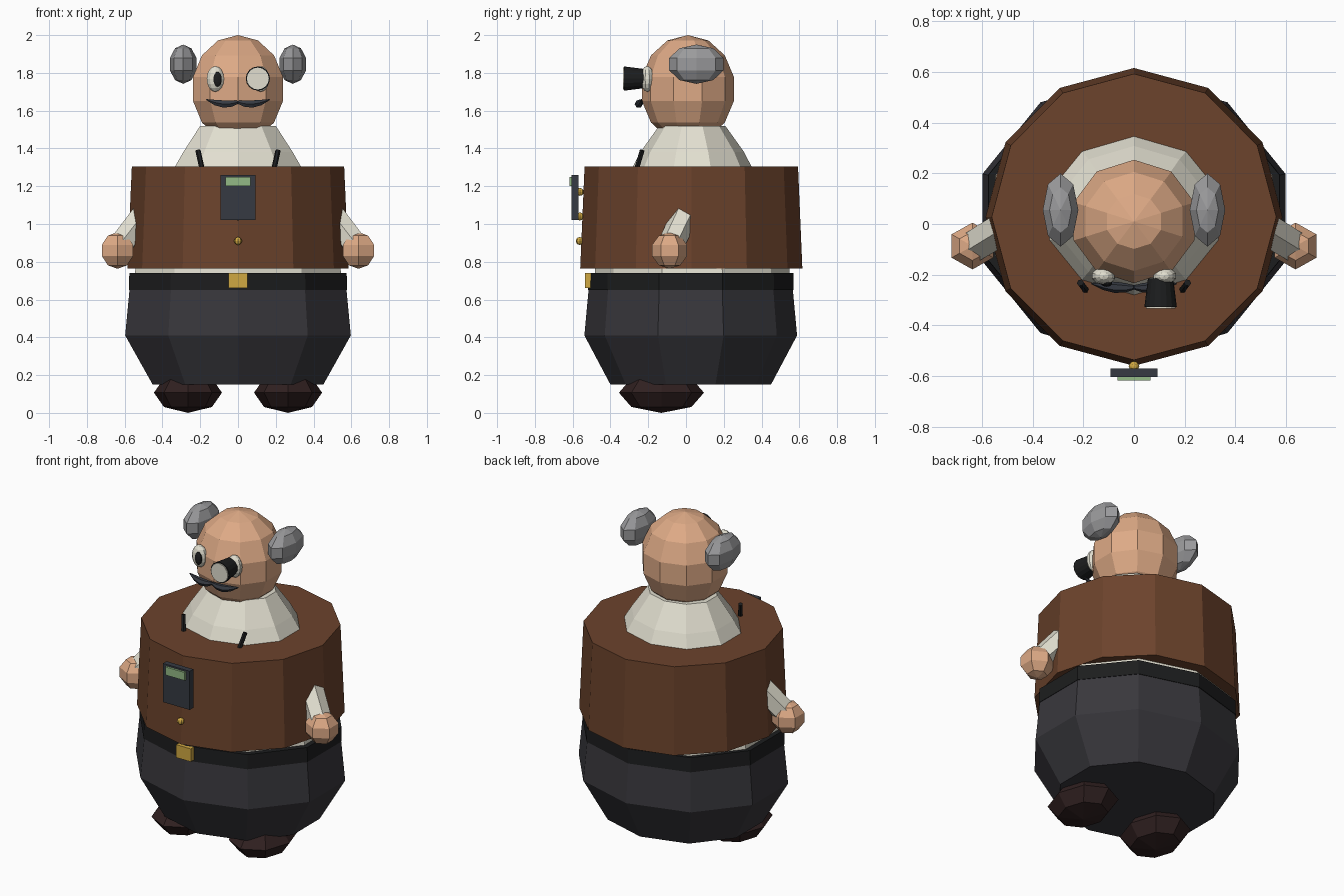
import bpy, bmesh, math
from mathutils import Vector

if "Cube" in bpy.data.objects:
    bpy.data.objects.remove(bpy.data.objects["Cube"])


def srgb(r, g, b):
    lin = [(c / 255 / 12.92) if c < 10 else ((c / 255 + 0.055) / 1.055) ** 2.4 for c in (r, g, b)]
    return (*lin, 1.0)


def material(name, rgb):
    m = bpy.data.materials.new(name)
    m.diffuse_color = srgb(*rgb)
    m.use_nodes = True
    m.node_tree.nodes["Principled BSDF"].inputs["Base Color"].default_value = m.diffuse_color
    return m


skin = material("skin", (222, 170, 134))
brown = material("waistcoat_brown", (108, 67, 44))
charcoal = material("trouser_charcoal", (56, 55, 60))
cream = material("shirt_cream", (226, 223, 208))
grey = material("hair_grey", (154, 154, 156))
leather = material("shoe_leather", (48, 32, 32))
gold = material("brass", (208, 168, 66))
black = material("black", (28, 29, 30))
green = material("screen_green", (148, 186, 134))
slate = material("slate", (54, 58, 66))


def finish(name, mat):
    ob = bpy.context.object
    ob.name = name
    ob.data.materials.append(mat)
    return ob


def ball(name, mat, loc, size, segs=8, rings=5, rot=(0, 0, 0)):
    bpy.ops.mesh.primitive_uv_sphere_add(segments=segs, ring_count=rings, radius=1,
                                         location=loc, rotation=rot)
    bpy.context.object.scale = size
    return finish(name, mat)


def box(name, mat, lo, hi):
    lo, hi = Vector(lo), Vector(hi)
    bpy.ops.mesh.primitive_cube_add(size=1, location=(lo + hi) / 2)
    bpy.context.object.scale = hi - lo
    return finish(name, mat)


def tube(name, mat, a, b, r1, r2, sides):
    a, b = Vector(a), Vector(b)
    d = b - a
    bpy.ops.mesh.primitive_cone_add(vertices=sides, radius1=r1, radius2=r2, depth=d.length,
                                    location=(a + b) / 2,
                                    rotation=d.to_track_quat('Z', 'Y').to_euler())
    return finish(name, mat)


def lathe(name, mat, rings, sides, cy):
    """Stack of elliptical rings (z, rx, ry) with a corner facing the front."""
    bm = bmesh.new()
    loops = []
    for z, rx, ry in rings:
        angles = [2 * math.pi * k / sides - math.pi / 2 for k in range(sides)]
        loops.append([bm.verts.new((rx * math.cos(a), cy + ry * math.sin(a), z)) for a in angles])
    for low, high in zip(loops, loops[1:]):
        for k in range(sides):
            j = (k + 1) % sides
            bm.faces.new((low[k], low[j], high[j], high[k]))
    bm.faces.new(loops[0][::-1])
    bm.faces.new(loops[-1])
    me = bpy.data.meshes.new(name)
    bm.to_mesh(me)
    bm.free()
    ob = bpy.data.objects.new(name, me)
    bpy.context.collection.objects.link(ob)
    me.materials.append(mat)
    return ob


# Clothed body
lathe("trousers", charcoal, [(0.15, 0.475, 0.425), (0.41, 0.628, 0.563), (0.66, 0.603, 0.54)], 10, 0.025)
lathe("belt", black, [(0.65, 0.607, 0.545), (0.74, 0.605, 0.543)], 10, 0.025)
lathe("shirt", cream, [(0.70, 0.58, 0.52), (0.80, 0.565, 0.51), (1.10, 0.47, 0.42),
                       (1.305, 0.35, 0.313), (1.38, 0.305, 0.275), (1.52, 0.21, 0.175)], 10, 0.033)
lathe("waistcoat", brown, [(0.765, 0.586, 0.588), (1.305, 0.562, 0.565)], 12, 0.028)
box("belt_buckle", gold, (-0.05, -0.535, 0.66), (0.05, -0.49, 0.74))

# Waistcoat buttons and chest device
for i, z in enumerate((0.91, 1.04, 1.17)):
    ball(f"button_{i + 1}", gold, (0, -0.562, z), (0.021, 0.021, 0.021), 8, 6)
box("device_case", slate, (-0.092, -0.605, 1.02), (0.092, -0.57, 1.26))
box("device_screen", green, (-0.066, -0.618, 1.20), (0.066, -0.604, 1.25))

# Head
ball("head", skin, (0, 0.01, 1.715), (0.257, 0.25, 0.285), 10, 7)

# Mirrored parts
for side, s in (("left", -1), ("right", 1)):
    ball(f"{side}_shoe", leather, (s * 0.265, -0.13, 0.107), (0.18, 0.225, 0.107), 8, 4)
    tube(f"{side}_sleeve", cream, (s * 0.44, 0.03, 1.12), (s * 0.62, -0.08, 0.89), 0.075, 0.07, 6)
    ball(f"{side}_hand", skin, (s * 0.638, -0.087, 0.86), (0.1, 0.097, 0.097), 6, 5)
    ball(f"{side}_hair_puff", grey, (s * 0.29, 0.055, 1.846), (0.074, 0.152, 0.104), 8, 5)
    ball(f"{side}_eye", cream, (s * 0.12, -0.205, 1.768), (0.048, 0.036, 0.068), 10, 8)
    tube(f"{side}_brace", black, (s * 0.19, -0.262, 1.29), (s * 0.212, -0.232, 1.39), 0.014, 0.014, 6)
    # Moustache half: tapered strand with an upturned tip
    cu = bpy.data.curves.new(f"{side}_moustache", 'CURVE')
    cu.dimensions = '3D'
    cu.bevel_depth = 0.022
    cu.bevel_resolution = 1
    sp = cu.splines.new('POLY')
    path = [(0.0, -0.25, 1.645, 0.4), (0.035, -0.252, 1.637, 0.85), (0.075, -0.25, 1.635, 1.0),
            (0.12, -0.244, 1.643, 0.75), (0.168, -0.235, 1.659, 0.12)]
    sp.points.add(len(path) - 1)
    for p, (x, y, z, r) in zip(sp.points, path):
        p.co = (s * x, y, z, 1)
        p.radius = r
    cu.use_fill_caps = True
    ob = bpy.data.objects.new(f"{side}_moustache", cu)
    bpy.context.collection.objects.link(ob)
    cu.materials.append(slate)
    for sp in cu.splines:
        sp.use_smooth = False

# Pupil on one eye, magnifier on the other
ball("pupil", black, (-0.108, -0.234, 1.766), (0.023, 0.014, 0.04), 10, 8)
tube("magnifier_barrel", black, (0.105, -0.215, 1.77), (0.105, -0.327, 1.77), 0.05, 0.064, 16)
tube("magnifier_lens", cream, (0.105, -0.32, 1.77), (0.105, -0.334, 1.77), 0.058, 0.058, 16)
